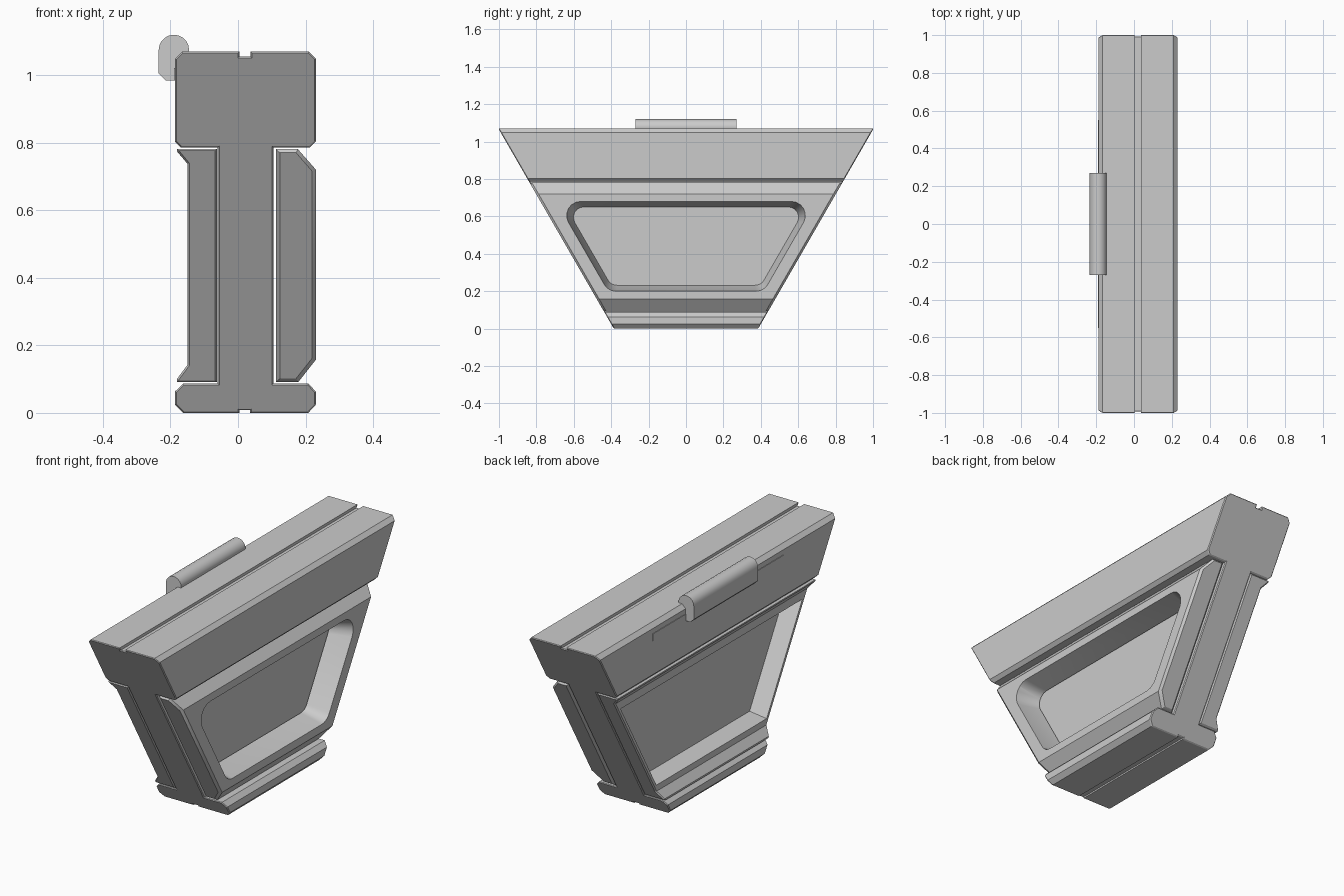
import bpy
import bmesh
import math
from mathutils import Vector

old = bpy.data.objects.get("Cube")
if old:
    bpy.data.objects.remove(old, do_unlink=True)

# Single plain grey material
grey = bpy.data.materials.new("light_grey")
grey.use_nodes = True
COLOUR = (0.6, 0.6, 0.6, 1.0)
grey.diffuse_color = COLOUR
grey.node_tree.nodes["Principled BSDF"].inputs["Base Color"].default_value = COLOUR


def half(z):
    """Half length of the body at height z: the ends lean out by 30 degrees."""
    return 0.386 + 0.577 * z


def make_object(name, bm):
    bmesh.ops.recalc_face_normals(bm, faces=bm.faces)
    mesh = bpy.data.meshes.new(name)
    bm.to_mesh(mesh)
    bm.free()
    mesh.materials.append(grey)
    obj = bpy.data.objects.new(name, mesh)
    bpy.context.collection.objects.link(obj)
    return obj


def loft(name, rings, bevel=0.0):
    """Skin closed rings of points, cap both ends, optionally chamfer the cap rims."""
    bm = bmesh.new()
    loops = [[bm.verts.new(p) for p in ring] for ring in rings]
    n = len(loops[0])
    for a, b in zip(loops, loops[1:]):
        for i in range(n):
            j = (i + 1) % n
            bm.faces.new((a[i], a[j], b[j], b[i]))
    caps = [bm.faces.new(loops[0]), bm.faces.new(loops[-1])]
    bmesh.ops.recalc_face_normals(bm, faces=bm.faces)
    if bevel:
        rim = [e for f in caps for e in f.edges]
        bmesh.ops.bevel(bm, geom=rim, offset=bevel, offset_type='OFFSET',
                        segments=1, affect='EDGES', clamp_overlap=True)
    return make_object(name, bm)


def prism(name, profile, reach=half, bevel=0.0):
    """Run an (x, z) profile along y between two mirrored ends."""
    return loft(name, [[(x, s * reach(z), z) for x, z in profile] for s in (-1, 1)], bevel)


def rounded(points, radius, steps=6):
    """Round the corners of a (y, z) polygon with tangent arcs."""
    if radius == 0:
        return points
    out = []
    for i, p in enumerate(points):
        p = Vector(p)
        a = (Vector(points[i - 1]) - p).normalized()
        b = (Vector(points[(i + 1) % len(points)]) - p).normalized()
        angle = a.angle(b)
        centre = p + (a + b).normalized() * radius / math.sin(angle / 2)
        start = p + a * radius / math.tan(angle / 2) - centre
        end = p + b * radius / math.tan(angle / 2) - centre
        sweep = math.pi - angle
        for k in range(steps + 1):
            t = k / steps
            v = (start * math.sin((1 - t) * sweep) + end * math.sin(t * sweep)) / math.sin(sweep)
            out.append(tuple(centre + v))
    return out


def trapezoid(z0, z1, margin, radius):
    a, b = half(z0) - margin, half(z1) - margin
    return rounded([(-a, z0), (a, z0), (b, z1), (-b, z1)], radius)


def cut_window(obj, outer, inner, x_far, x_face, x_back):
    """Cut a tapered opening right through a panel, turning it into a frame."""
    rings = [[(x, y, z) for y, z in poly]
             for x, poly in ((x_far, outer), (x_face, outer), (x_back, inner))]
    cutter = loft("window_cutter", rings)
    cutter.hide_render = True
    mod = obj.modifiers.new("window", 'BOOLEAN')
    mod.operation = 'DIFFERENCE'
    mod.solver = 'EXACT'
    mod.object = cutter
    bpy.context.view_layer.objects.active = obj
    bpy.ops.object.modifier_apply(modifier=mod.name)
    bpy.data.objects.remove(cutter, do_unlink=True)


def smooth(obj):
    bpy.ops.object.select_all(action='DESELECT')
    obj.select_set(True)
    bpy.context.view_layer.objects.active = obj
    bpy.ops.object.shade_smooth_by_angle(angle=math.radians(30))


# Core: grooved foot, web and heavy top block in one section
prism("core_body", [
    (-0.162, 0), (0.005, 0), (0.005, 0.008), (0.036, 0.008), (0.036, 0), (0.208, 0),
    (0.231, 0.025), (0.231, 0.063), (0.208, 0.087), (0.105, 0.087),
    (0.105, 0.786), (0.213, 0.786), (0.231, 0.804), (0.231, 1.049), (0.21, 1.07),
    (0.037, 1.07), (0.037, 1.055), (0.004, 1.055), (0.004, 1.07),
    (-0.166, 1.07), (-0.187, 1.049), (-0.187, 0.804), (-0.169, 0.786),
    (-0.06, 0.786), (-0.06, 0.087), (-0.162, 0.087), (-0.187, 0.063), (-0.187, 0.025),
], bevel=0.006)

# Left side frame: chamfered slab with a rounded window onto the web
left_frame = prism("left_frame", [
    (0.112, 0.091), (0.178, 0.091), (0.231, 0.158),
    (0.231, 0.72), (0.178, 0.781), (0.112, 0.781),
], bevel=0.012)
cut_window(left_frame, trapezoid(0.20, 0.68, 0.085, 0.075),
           trapezoid(0.233, 0.65, 0.12, 0.055), 0.30, 0.231, 0.108)
smooth(left_frame)

# Right side frame: flared lips above and below a sharp-cornered window
right_frame = prism("right_frame", [
    (-0.062, 0.091), (-0.181, 0.091), (-0.181, 0.1), (-0.15, 0.142),
    (-0.15, 0.738), (-0.181, 0.775), (-0.181, 0.782), (-0.062, 0.782),
], bevel=0.008)
cut_window(right_frame, trapezoid(0.175, 0.695, 0.024, 0),
           trapezoid(0.198, 0.672, 0.055, 0), -0.25, -0.15, -0.0605)

# Thin backing strip on the top block
prism("clip_strip", [(-0.18, 0.985), (-0.19, 0.985), (-0.19, 1.022), (-0.18, 1.022)],
      reach=lambda z: 0.55)

# Hooked clip over the top edge
arc = [(-0.19 + 0.045 * math.cos(t), 1.075 + 0.045 * math.sin(t))
       for t in (math.pi * k / 10 for k in range(11))]
clip = prism("edge_clip", arc + [
    (-0.235, 1.005), (-0.215, 0.985), (-0.184, 0.985), (-0.184, 1.04),
    (-0.165, 1.068), (-0.147, 1.068),
], reach=lambda z: 0.27)
smooth(clip)
